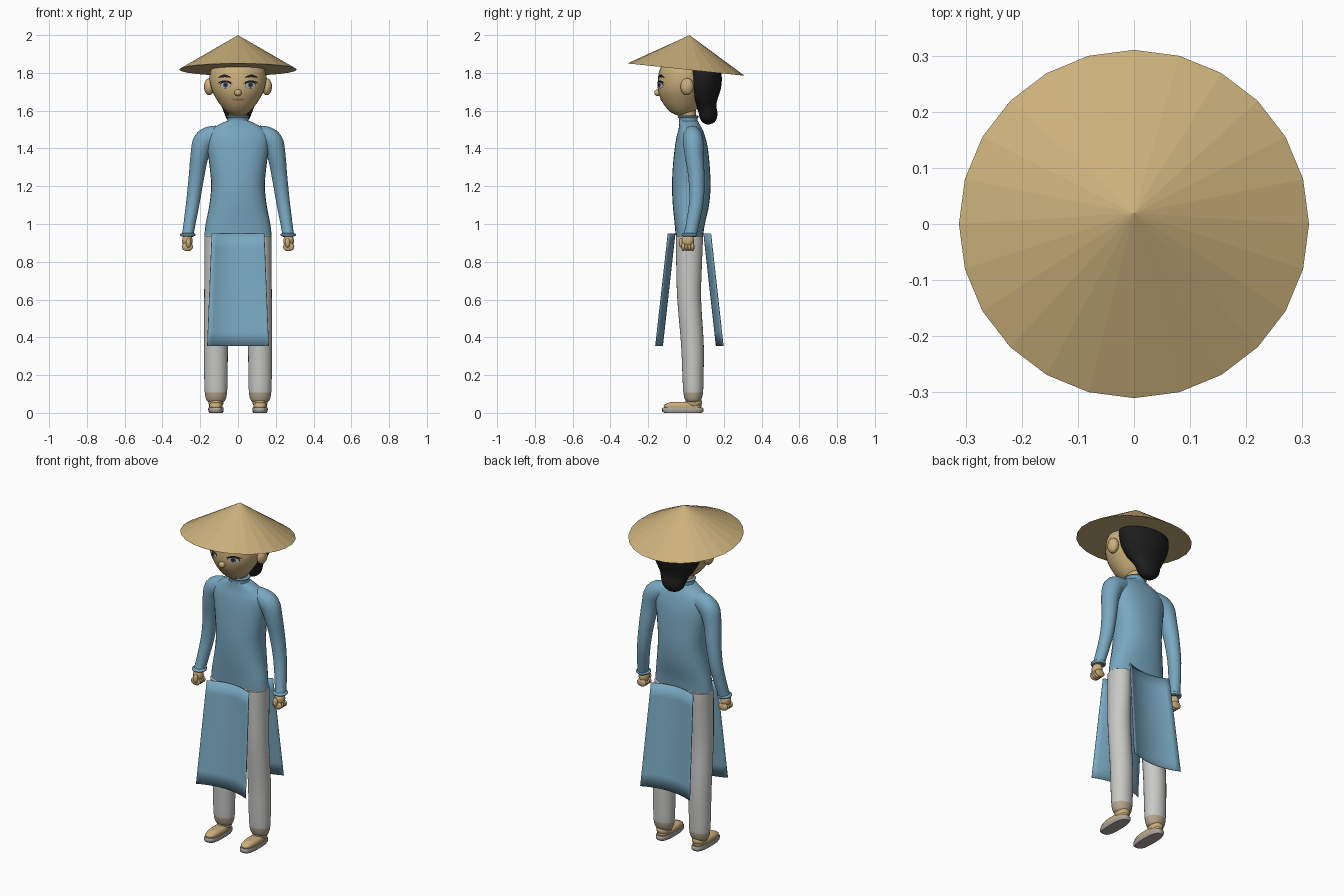
import bpy, bmesh, math
from mathutils import Vector, Matrix

if "Cube" in bpy.data.objects:
    bpy.data.objects.remove(bpy.data.objects["Cube"])


def material(name, rgb):
    m = bpy.data.materials.new(name)
    m.diffuse_color = (*rgb, 1)
    m.use_nodes = True
    m.node_tree.nodes["Principled BSDF"].inputs["Base Color"].default_value = m.diffuse_color
    return m


STRAW = material("straw", (0.60, 0.44, 0.20))
SKIN = material("skin", (0.60, 0.43, 0.20))
BLUE = material("blue cloth", (0.19, 0.39, 0.53))
WHITE = material("pale trousers", (0.58, 0.58, 0.56))
HEM = material("trouser hem", (0.45, 0.37, 0.26))
BLACK = material("black hair", (0.012, 0.012, 0.012))
EYE = material("eye white", (0.55, 0.55, 0.52))
IRIS = material("grey iris", (0.10, 0.13, 0.20))
LIPS = material("lips", (0.42, 0.20, 0.11))
SOLE = material("sandal sole", (0.42, 0.38, 0.34))


def finish(name, bm, mat, smooth=True, recalc=True):
    if recalc:
        bmesh.ops.recalc_face_normals(bm, faces=bm.faces)
    me = bpy.data.meshes.new(name)
    bm.to_mesh(me)
    bm.free()
    me.materials.append(mat)
    for p in me.polygons:
        p.use_smooth = smooth and len(p.vertices) < 5
    ob = bpy.data.objects.new(name, me)
    bpy.context.collection.objects.link(ob)
    return ob


def spline(keys, n=4):
    """Catmull-Rom samples through the given stations."""
    k = [Vector(a) for a in keys]
    k = [2 * k[0] - k[1]] + k + [2 * k[-1] - k[-2]]
    out = []
    for i in range(1, len(k) - 2):
        a, b, c, d = k[i - 1:i + 3]
        for j in range(n):
            t = j / n
            out.append(0.5 * (2 * b + (c - a) * t + (2 * a - 5 * b + 4 * c - d) * t * t
                              + (3 * b - a - 3 * c + d) * t ** 3))
    return out + [k[-2]]


def loft(name, keys, mat, follow=False, power=2.0, segs=28, n=4):
    """Skin elliptical rings; each station is x, y, z, x radius, y radius."""
    st = spline(keys, n)
    bm = bmesh.new()
    rings = []
    for i, s in enumerate(st):
        u, v = Vector((1, 0, 0)), Vector((0, 1, 0))
        if follow:
            t = (st[min(i + 1, len(st) - 1)] - st[max(i - 1, 0)])
            t = Vector(t[:3]).normalized()
            u = v.cross(t).normalized()
            v = t.cross(u)
        ring = []
        for j in range(segs):
            a = math.tau * j / segs
            c, d = math.cos(a), math.sin(a)
            c = math.copysign(abs(c) ** (2 / power), c)
            d = math.copysign(abs(d) ** (2 / power), d)
            ring.append(bm.verts.new(Vector(s[:3]) + u * c * max(s[3], .002) + v * d * max(s[4], .002)))
        rings.append(ring)
    for r, q in zip(rings, rings[1:]):
        for j in range(segs):
            bm.faces.new((r[j], r[(j + 1) % segs], q[(j + 1) % segs], q[j]))
    bm.faces.new(rings[0])
    bm.faces.new(rings[-1])
    return finish(name, bm, mat)


def ball(name, c, r, mat):
    bm = bmesh.new()
    bmesh.ops.create_uvsphere(bm, u_segments=20, v_segments=12, radius=1,
                              matrix=Matrix.Translation(c) @ Matrix.Diagonal((*r, 1)))
    return finish(name, bm, mat)


# Conical hat, tilted back
bm = bmesh.new()
bmesh.ops.create_cone(bm, cap_ends=True, segments=24, radius1=0.312, radius2=0, depth=0.183,
                      matrix=Matrix.Translation((0, 0, 1.8175)) @ Matrix.Rotation(math.radians(-6), 4, 'X')
                      @ Matrix.Translation((0, 0, 0.0915)))
finish("conical_hat", bm, STRAW, smooth=False)

# Head and neck
HEAD = [(0, -.02, 1.572, .01, .01), (0, -.02, 1.58, .04, .04), (0, -.02, 1.6, .068, .07),
        (0, -.022, 1.64, .1, .1), (0, -.02, 1.7, .135, .127), (0, -.015, 1.76, .15, .134),
        (0, -.01, 1.82, .143, .128), (0, 0, 1.87, .11, .1), (0, .005, 1.9, .05, .05)]
loft("head", HEAD, SKIN)
loft("neck", [(0, .01, 1.52, .05, .045), (0, .01, 1.56, .048, .044), (0, .005, 1.62, .05, .046)], SKIN)
ball("nose", (0, -.15, 1.695), (.019, .018, .018), SKIN)

# Hair with a gathered lock at the back
loft("hair", [(0, .04, 1.885, .05, .05), (0, .06, 1.85, .125, .1), (0, .08, 1.79, .15, .108),
              (0, .085, 1.72, .14, .1), (0, .093, 1.66, .112, .074), (0, .105, 1.625, .088, .056),
              (0, .116, 1.59, .074, .05), (0, .118, 1.56, .062, .045), (0, .118, 1.537, .038, .03),
              (0, .118, 1.528, .008, .008)], BLACK)

# Painted facial details that hug the head
FACE = spline(HEAD, 8)


def on_face(x, z, lift):
    for a, b in zip(FACE, FACE[1:]):
        if a[2] <= z <= b[2]:
            s = a.lerp(b, (z - a[2]) / (b[2] - a[2]))
            return Vector((x, s[1] - s[4] * math.sqrt(max(0, 1 - (x / s[3]) ** 2)) - lift, z))


def disc(name, x, z, rx, rz, lift, mat):
    bm = bmesh.new()
    mid = bm.verts.new(on_face(x, z, lift))
    rim = [bm.verts.new(on_face(x + rx * math.cos(a), z + rz * math.sin(a), lift))
           for a in (math.tau * i / 16 for i in range(16))]
    for i in range(16):
        bm.faces.new((mid, rim[i], rim[(i + 1) % 16]))
    finish(name, bm, mat, recalc=False)


def strip(name, x0, x1, z, arch, thick, lift, mat, n=10):
    """Arched band, tapered toward both ends, running left to right."""
    bm = bmesh.new()
    rows = []
    for i in range(n + 1):
        t = i / n
        bow = 4 * t * (1 - t)
        x, zc, h = x0 + (x1 - x0) * t, z + arch * bow, thick * (0.25 + 0.75 * bow)
        rows.append([bm.verts.new(on_face(x, zc + k * h, lift)) for k in (-1, 1)])
    for a, b in zip(rows, rows[1:]):
        bm.faces.new((a[0], b[0], b[1], a[1]))
    finish(name, bm, mat, recalc=False)


strip("mouth", -.036, .036, 1.661, -.003, .007, .003, LIPS)

# Tunic body and collar
loft("tunic_body", [(0, .018, .94, .178, .073), (0, .02, 1.0, .171, .08), (0, .026, 1.1, .152, .096),
                    (0, .028, 1.2, .142, .102), (0, .028, 1.3, .15, .098), (0, .028, 1.4, .163, .088),
                    (0, .026, 1.46, .165, .076), (0, .024, 1.5, .14, .064), (0, .018, 1.527, .1, .054),
                    (0, .014, 1.545, .062, .05)], BLUE, power=2.3)
loft("collar", [(0, .013, 1.535, .06, .05), (0, .013, 1.55, .055, .049), (0, .012, 1.562, .057, .051),
                (0, .012, 1.568, .064, .056), (0, .012, 1.574, .056, .05)], BLUE)

# Hanging tunic panels, edges bowed away from the body
for name, s in (("front", -1), ("back", 1)):
    bm = bmesh.new()
    grid = []
    for i in range(9):
        t = i / 8
        grid.append([bm.verts.new(((.138 + .024 * t) * u,
                                   .018 + s * (.078 + .066 * t + .037 * u * u),
                                   .95 - .595 * t)) for u in (j / 6 - 1 for j in range(13))])
    for r, q in zip(grid, grid[1:]):
        for j in range(12):
            bm.faces.new((r[j], r[j + 1], q[j + 1], q[j]))
    ob = finish(name + "_tunic_panel", bm, BLUE)
    ob.modifiers.new("thickness", 'SOLIDIFY').thickness = 0.004

# Hips of the trousers
loft("trouser_hips", [(0, .018, .942, .177, .072), (0, .018, .9, .172, .07), (0, .018, .86, .13, .055),
                      (0, .018, .835, .06, .03)], WHITE, power=2.3)

for side, s in (("right", 1), ("left", -1)):
    # Face pieces
    ball(side + "_ear", (s * .152, .006, 1.727), (.028, .035, .045), SKIN)
    ex = s * .066
    disc(side + "_eye_rim", ex, 1.737, .031, .019, .002, BLACK)
    disc(side + "_eye_white", ex, 1.734, .028, .015, .0035, EYE)
    disc(side + "_iris", ex, 1.736, .015, .015, .005, IRIS)
    disc(side + "_pupil", ex, 1.737, .008, .009, .0065, BLACK)
    lo, hi = sorted((s * .03, s * .108))
    strip(side + "_eyelashes", lo, hi, 1.745, .011, .005, .006, BLACK)
    lo, hi = sorted((s * .038, s * .104))
    strip(side + "_eyebrow", lo, hi, 1.775, .009, .007, .004, BLACK)

    # Sleeve and cuff
    arm = [(.07, .03, 1.465, .048, .045), (.13, .034, 1.464, .056, .05), (.18, .038, 1.437, .058, .054),
           (.204, .043, 1.36, .048, .049), (.22, .055, 1.25, .041, .043), (.238, .055, 1.12, .036, .038),
           (.26, .03, .98, .031, .034), (.266, .02, .94, .031, .034)]
    loft(side + "_sleeve", [(s * a[0], *a[1:]) for a in arm], BLUE, follow=True)
    loft(side + "_cuff", [(s * .266, .018, .934, .03, .032), (s * .266, .018, .938, .039, .04),
                          (s * .266, .018, .947, .04, .041), (s * .265, .02, .952, .03, .032)], BLUE)

    # Loosely closed hand
    ball(side + "_palm", (s * .268, .01, .91), (.028, .033, .037), SKIN)
    for i in range(4):
        ball(f"{side}_finger_{i + 1}", (s * .268, -.014 + i * .016, .879), (.03, .011, .023), SKIN)
    ball(side + "_thumb", (s * .262, -.024, .9), (.014, .014, .026), SKIN)

    # Trouser leg with a coloured hem
    x = s * .117
    leg = loft(side + "_trouser_leg",
               [(x, .038, .055, .035, .03), (x, .038, .068, .05, .042), (x, .038, .108, .059, .052),
                (x, .037, .2, .062, .056), (x, .034, .36, .063, .06), (x, .017, .6, .062, .063),
                (x, .016, .75, .061, .067), (x, .018, .9, .06, .071), (x, .018, .935, .06, .071)], WHITE)
    leg.data.materials.append(HEM)
    for p in leg.data.polygons:
        p.material_index = int(p.center.z < .108)

    # Foot and sandal
    ball(side + "_ankle", (x, .04, .055), (.04, .045, .033), SKIN)
    loft(side + "_foot", [(x, -.018, .024, .034, .096), (x, -.018, .04, .036, .1), (x, -.012, .052, .03, .085),
                          (x, -.01, .058, .02, .07)], SKIN, power=2.8, n=2)
    sole = loft(side + "_sandal_sole", [(x, -.016, 0, .036, .1), (x, -.017, .008, .04, .109),
                                        (x, -.017, .022, .041, .109), (x, -.017, .028, .039, .104)],
                SOLE, power=2.8, n=1)
